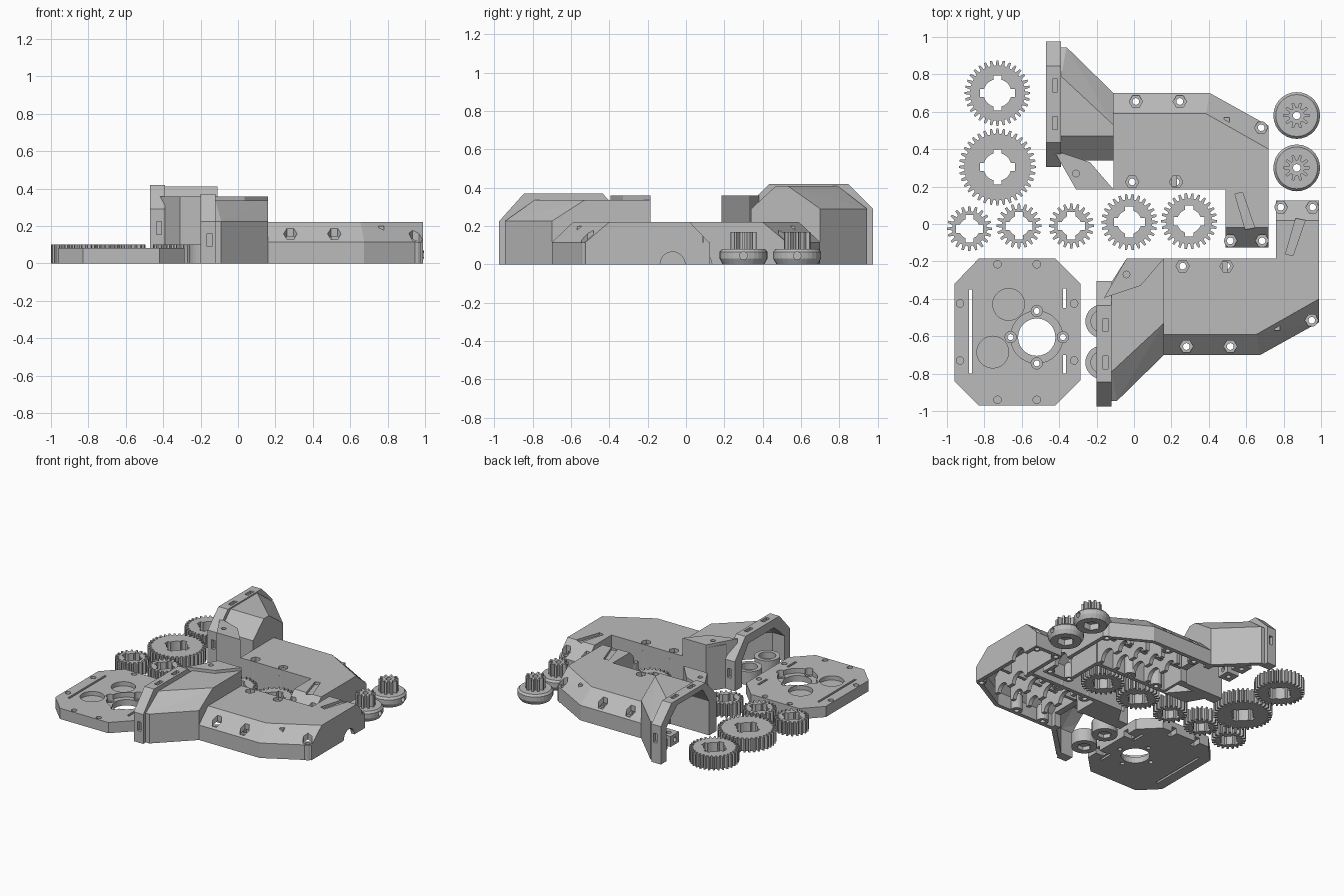
import bpy, bmesh
from math import sin, cos, pi

cube = bpy.data.objects.get("Cube")
if cube:
    bpy.data.objects.remove(cube)

grey = bpy.data.materials.new("plain grey")
grey.use_nodes = True
grey.diffuse_color = (0.5, 0.5, 0.5, 1)
grey.node_tree.nodes["Principled BSDF"].inputs["Base Color"].default_value = (0.5, 0.5, 0.5, 1)


def link(name, bm):
    bmesh.ops.recalc_face_normals(bm, faces=bm.faces)
    mesh = bpy.data.meshes.new(name)
    bm.to_mesh(mesh)
    bm.free()
    mesh.materials.append(grey)
    ob = bpy.data.objects.new(name, mesh)
    bpy.context.collection.objects.link(ob)
    return ob


def hull(name, pts):
    """Convex solid around a set of points."""
    bm = bmesh.new()
    for p in pts:
        bm.verts.new(p)
    bmesh.ops.convex_hull(bm, input=bm.verts)
    bmesh.ops.delete(bm, geom=[v for v in bm.verts if not v.link_faces], context='VERTS')
    bmesh.ops.dissolve_limit(bm, angle_limit=0.01, verts=bm.verts, edges=bm.edges)
    return link(name, bm)


def prism(name, outline, z0, z1):
    """Extruded outline, which may be concave."""
    bm = bmesh.new()
    face = bm.faces.new([bm.verts.new((x, y, z0)) for x, y in outline])
    top = bmesh.ops.extrude_face_region(bm, geom=[face])["geom"]
    bmesh.ops.translate(bm, vec=(0, 0, z1 - z0), verts=[v for v in top if isinstance(v, bmesh.types.BMVert)])
    return link(name, bm)


def slab(outline, z0, z1):
    return [(x, y, z) for z in (z0, z1) for x, y in outline]


def box(x0, x1, y0, y1, z0, z1):
    return slab([(x0, y0), (x1, y0), (x1, y1), (x0, y1)], z0, z1)


def disc(x, y, r, z0, z1, n=28):
    return slab([(x + r * cos(2 * pi * i / n), y + r * sin(2 * pi * i / n)) for i in range(n)], z0, z1)


def bar(x0, x1, y, z, r, n=24):
    """Cylinder lying along x."""
    return [(x, y + r * cos(2 * pi * i / n), z + r * sin(2 * pi * i / n)) for x in (x0, x1) for i in range(n)]


def carve(ob, shapes):
    """Subtract convex shapes from an object, then discard the cutters."""
    cutters = []
    for pts in shapes:
        c = hull("cutter", pts)
        c.hide_render = True
        m = ob.modifiers.new("cut", 'BOOLEAN')
        m.operation, m.solver, m.object = 'DIFFERENCE', 'EXACT', c
        cutters.append(c)
    deps = bpy.context.evaluated_depsgraph_get()
    mesh = bpy.data.meshes.new_from_object(ob.evaluated_get(deps))
    ob.modifiers.clear()
    ob.data = mesh
    for c in cutters:
        bpy.data.objects.remove(c)
    return ob


def toothed(x, y, r, depth, n, pitch=1.0):
    """Outline of a spur gear."""
    out = []
    for i in range(n):
        for f, d in ((-.32, depth), (-.16, 0), (.16, 0), (.32, depth)):
            a = 2 * pi * (i + f) / n
            out.append((x + (r - d) * cos(a), y + (r - d) * sin(a)))
    return out


# Loose gears with keyed bores
for i, (x, y, r, n, bore) in enumerate([
        (-.73, .70, .175, 32, .075), (-.73, .305, .205, 36, .075), (-.88, -.025, .12, 20, .055),
        (-.615, -.01, .12, 20, .055), (-.335, -.01, .12, 20, .055),
        (-.025, .01, .15, 26, .065), (.295, .015, .15, 26, .065)]):
    gear = prism(f"gear_{i + 1}", toothed(x, y, r, .028, n), 0, .1)
    key, w = bore + .018, .022
    carve(gear, [disc(x, y, bore, -.1, .2), box(x - key, x + key, y - w, y + w, -.1, .2),
                 box(x - w, x + w, y - key, y + key, -.1, .2)])

# Pinions on round hubs
for i, y in enumerate((.58, .30)):
    x = .87
    hub = hull(f"pinion_hub_{i + 1}", disc(x, y, .108, 0, .02) + disc(x, y, .125, .03, .065) + disc(x, y, .112, .08, .08))
    carve(hub, [disc(x, y, .06, -.1, .045, 6), disc(x, y, .02, -.1, .2), bar(x + .07, x + .2, y, .045, .02)])
    teeth = prism(f"pinion_teeth_{i + 1}", toothed(x, y, .07, .028, 10), .075, .17)
    carve(teeth, [disc(x, y, .02, 0, .3)])

# Motor plate
plate = prism("motor_plate", [(-.83, -.185), (-.42, -.185), (-.285, -.32), (-.285, -.835),
                              (-.42, -.97), (-.83, -.97), (-.96, -.84), (-.96, -.32)], 0, .082)
cx, cy = -.52, -.605
cuts = [disc(cx, cy, .1, -.1, .2), disc(cx, cy, .14, .045, .2),
        disc(-.67, -.43, .085, .05, .2), disc(-.755, -.685, .085, .05, .2),
        box(-.883, -.867, -.8, -.35, -.1, .2), box(-.38, -.363, -.8, -.7, -.1, .2),
        box(-.38, -.363, -.45, -.345, -.1, .2)]
for dx, dy in ((.14, 0), (-.14, 0), (0, .14), (0, -.14)):
    cuts += [disc(cx + dx, cy + dy, .016, -.1, .2, 16), disc(cx + dx, cy + dy, .03, .03, .2, 16)]
for x in (-.73, -.52):
    for y, d in ((-.215, 1), (-.94, -1)):
        cuts += [disc(x, y, .02, .05, .2, 16), box(x - .02, x + .02, y - .03, y + .05 * d + .03 * d, -.1, .04)]
for y in (-.425, -.73):
    for x, d in ((-.93, -1), (-.32, 1)):
        cuts += [disc(x, y, .02, .05, .2, 16), box(x - .03, x + .05 * d + .03 * d, y - .02, y + .02, -.1, .04)]
carve(plate, cuts)

# Two half housings, mirrored front to back and offset sideways
BODY = [(-.11, .185), (.72, .185), (.72, .525), (.405, .70), (-.11, .70)]
BODY_TOP = [(-.11, .185), (.72, .185), (.72, .40), (.385, .59), (-.11, .59)]
HIGH_SCREWS = [(-.01, .225), (.225, .225)]
LOW_SCREWS = [(.01, .655), (.245, .655), (.68, .515), (.515, -.09), (.685, -.09)]


def housing(side, s, shift, top, neck_top, shoulder, deep):
    def put(pts):
        return [(x + shift, s * y, z) for x, y, z in pts]

    # Outer shapes
    body = put(slab(BODY, 0, .115) + slab(BODY_TOP, .22, .22))
    arm = put(box(.49, .72, -.125, .19, 0, .11) + box(.49, .72, -.02, .19, .1, .22))
    flange = put(box(-.47, -.39, .305, .975, 0, shoulder) + box(-.47, -.39, .435, .845, 0, top))
    outer = [(-.11, .70), (-.36, .945), (-.39, .945)]
    crest = [(-.11, .53), (-.39, .79)]
    if deep:
        inner = [(-.39, .31), (-.31, .185), (-.11, .185)]
        neck = slab(inner + outer, 0, shoulder) + slab(inner + crest, neck_top, neck_top)
    else:
        neck = slab([(-.39, .34), (-.11, .34)] + outer, 0, shoulder)
        neck += slab([(-.39, .47), (-.11, .47)] + crest, neck_top, neck_top)
    boss = slab([(-.43, .395), (-.31, .185), (-.11, .185), (-.235, .33), (-.39, .33)], 0, .358)

    # Hollow interior, open underneath and at the flange
    t = .03
    cuts = [slab([(-.09, .215), (.69, .215), (.69, .505), (.395, .67), (-.09, .67)], -.1, .1)
            + slab([(-.09, .215), (.69, .215), (.69, .39), (.375, .575), (-.09, .575)], .19, .19),
            box(.52, .69, -.095, .3, -.1, .10) + box(.52, .69, 0, .3, 0, .19),
            slab([(-.6, .39), (-.14, .39), (-.14, .68), (-.37, .905), (-.6, .905)], -.1, shoulder - t)
            + slab([(-.6, .47), (-.14, .47), (-.14, .53), (-.37, .77), (-.6, .79)], neck_top - t, neck_top - t),
            box(-.2, .1, .4, .64, -.1, .1), bar(.65, .8, .07, 0, .065)]
    # Screw recesses
    for x, y in LOW_SCREWS:
        cuts += [disc(x, y, .036, .115, .5, 6), disc(x, y, .018, -.1, .3, 16)]
    for x, y in HIGH_SCREWS:
        cuts += [disc(x, y, .036, .17, .5, 6), disc(x, y, .018, -.1, .3, 16)]
    cuts += [disc(-.31, .27, .018, .25, .5, 16)]
    # Slanted slot in the arm and tie slots in the flange
    cuts += [slab([(.54, .16), (.58, .17), (.645, -.02), (.595, -.03)], .2, .3)]
    for y in (.54, .74):
        cuts += [box(-.437, -.408, y - .035, y + .035, top - .035, top + .1)]
    z = shoulder - .1
    cuts += [box(-.437, -.408, .2, .335, z - .035, z + .035), box(-.437, -.408, .95, 1.1, z - .035, z + .035)]
    cuts = [put(c) for c in cuts]
    for part, pts in (("body", body), ("arm", arm), ("flange", flange), ("neck", put(neck))):
        carve(hull(f"{side}_{part}", pts), cuts)
    carve(hull(f"{side}_boss", put(boss)), [cuts[2], put(disc(-.31, .27, .018, .25, .5, 16))])

    # Screw posts
    for i, (x, y) in enumerate(LOW_SCREWS + HIGH_SCREWS):
        h = .115 if i < len(LOW_SCREWS) else .17
        r = .034 if i in (2, 3, 4) else .042
        carve(hull(f"{side}_screw_post_{i + 1}", put(disc(x, y, r, 0, h, 16))),
              [put(disc(x, y, .018, -.1, .3, 16))])
    # Inner ribs with bearing seats
    for i, x in enumerate((.06, .2, .34, .48)):
        rib = hull(f"{side}_rib_{i + 1}", put(box(x, x + .03, .2, .57, 0, .2)))
        carve(rib, [put(bar(x - .1, x + .1, .32, 0, .065)), put(bar(x - .1, x + .1, .49, 0, .05))])
    hull(f"{side}_long_rib", put(box(-.08, .7, .395, .42, .09, .2)))


housing("back", 1, 0, .42, .41, .29, False)
housing("front", -1, .27, .37, .335, .225, True)

# Round bushings at the front flange
for i, y in enumerate((-.52, -.74)):
    bush = hull(f"bushing_{i + 1}", disc(-.17, y, .09, 0, .1))
    carve(bush, [disc(-.17, y, .06, .05, .3), disc(-.17, y, .05, -.1, .03, 6)])

# Small drilled blocks under the back flange
for i, y in enumerate((.65, .79)):
    block = hull(f"small_block_{i + 1}", box(-.36, -.26, y - .05, y + .05, 0, .08))
    carve(block, [bar(-.5, -.1, y, .04, .018), disc(-.31, y, .018, -.1, .2, 16)])
